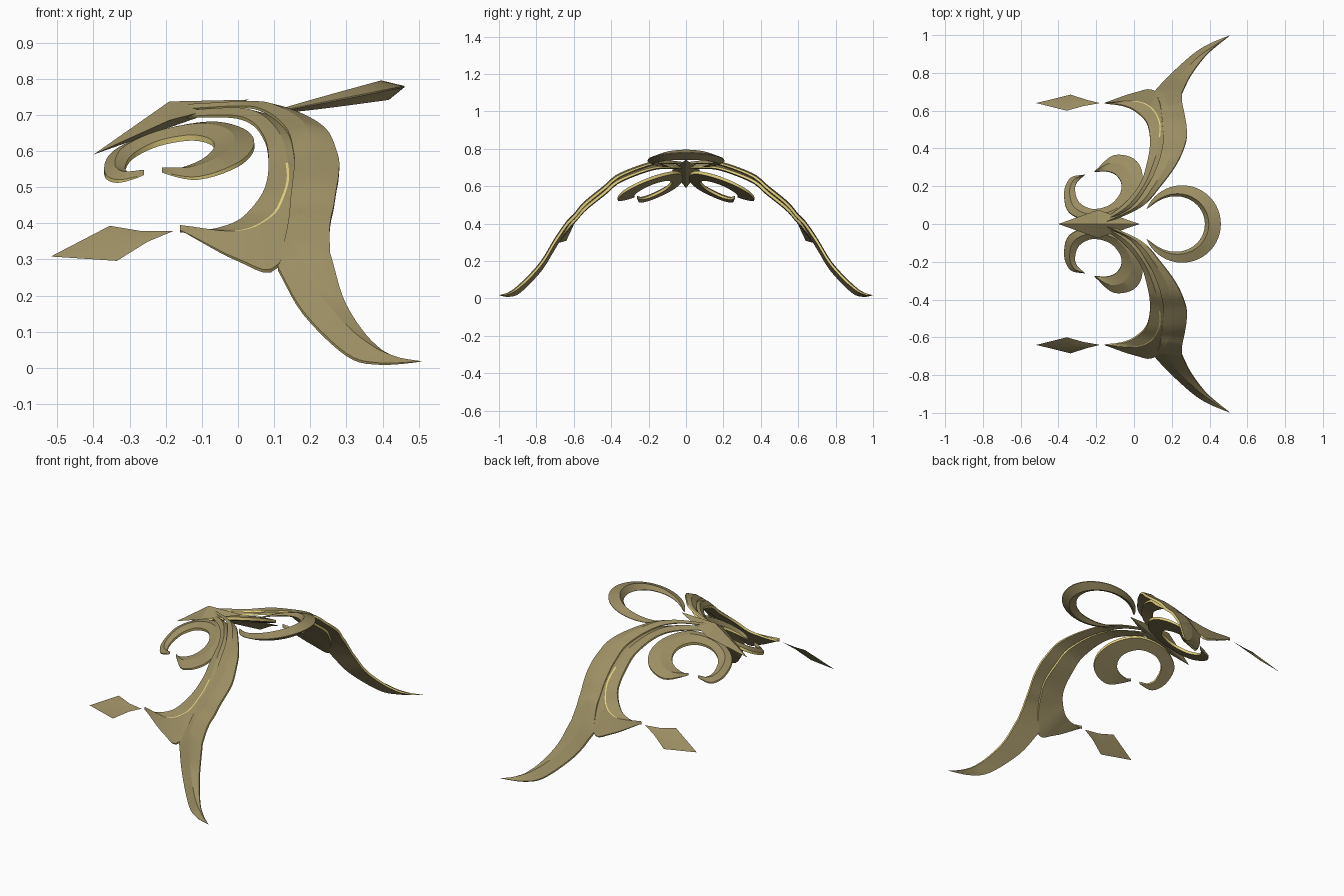
import bpy, bmesh
from math import sin, cos, pi, radians
from mathutils import Vector

cube = bpy.data.objects.get("Cube")
if cube:
    bpy.data.objects.remove(cube)


def material(name, rgb):
    m = bpy.data.materials.new(name)
    m.use_nodes = True
    m.diffuse_color = (*rgb, 1)
    m.node_tree.nodes["Principled BSDF"].inputs["Base Color"].default_value = (*rgb, 1)
    return m


BRONZE = material("dull bronze", (0.33, 0.27, 0.125))
TRIM = material("bright gold trim", (0.78, 0.64, 0.22))


def spline(points, steps):
    """Smooth path through the points."""
    pts = [Vector(p) for p in points]
    pts = [2 * pts[0] - pts[1]] + pts + [2 * pts[-1] - pts[-2]]
    out = []
    for a, b, c, d in zip(pts, pts[1:], pts[2:], pts[3:]):
        for i in range(steps):
            t = i / steps
            out.append(0.5 * (2 * b + (c - a) * t + (2 * a - 5 * b + 4 * c - d) * t * t
                              + (3 * b - a - 3 * c + d) * t ** 3))
    return out + [pts[-2]]


def finish(name, bm, mirror):
    bmesh.ops.remove_doubles(bm, verts=bm.verts, dist=0.0004)
    bmesh.ops.recalc_face_normals(bm, faces=bm.faces)
    me = bpy.data.meshes.new(name)
    bm.to_mesh(me)
    bm.free()
    me.materials.append(BRONZE)
    me.materials.append(TRIM)
    ob = bpy.data.objects.new(name, me)
    bpy.context.collection.objects.link(ob)
    if mirror:
        mod = ob.modifiers.new("Mirror", 'MIRROR')
        mod.use_axis = (False, True, False)
    bpy.ops.object.select_all(action='DESELECT')
    bpy.context.view_layer.objects.active = ob
    ob.select_set(True)
    bpy.ops.object.shade_smooth_by_angle(angle=radians(22))


def ribbon(name, inner, ridge, outer, drop, keel=0, wall=1, ridge_trim_from=9, mirror=True):
    """Ridged blade, thinning to both ends, with narrow side walls."""
    bm = bmesh.new()
    rings = []
    last = len(inner) - 1
    for i, (a, r, b) in enumerate(zip(inner, ridge, outer)):
        s = sin(pi * i / last)
        d = Vector(drop) * max(s, 0) ** 0.5
        side = r + (a - r).normalized() * min(.007, (a - r).length / 2)
        section = [a, side, r, b, b + d, (a + b) / 2 + d - Vector((0, 0, keel * s)), a + d]
        for p in section:
            p.z = max(p.z, .002)
        rings.append([bm.verts.new(p) for p in section])
    for s, t in zip(rings, rings[1:]):
        for k in range(7):
            j = (k + 1) % 7
            f = bm.faces.new((s[k], s[j], t[j], t[k]))
            on_ridge = k == 1 and f.calc_center_median().y > ridge_trim_from
            f.material_index = wall if k in (3, 6) else int(on_ridge)
    for end in (rings[0], rings[-1]):
        bm.faces.new(end)
    finish(name, bm, mirror)


# Arch height, measured outward from the centre
ARCH = spline([(0, .69), (.1, .70), (.2, .69), (.36, .63), (.44, .565), (.545, .48), (.6, .415),
               (.64, .375), (.705, .28), (.78, .157), (.89, .04), (.95, .014), (1, .018)], 6)


def arch(p, lift=0):
    for (a, za), (b, zb) in zip(ARCH, ARCH[1:]):
        if p.y <= b:
            break
    z = za + (zb - za) * (p.y - a) / (b - a)
    return Vector((p.x, p.y, z + lift * min(1, max(0, (1 - p.y) / .1))))


# Side arm: inner edge, ridge and outer edge in plan, above and below the corner
arm_runs = [
    ([(-.18, .004), (-.02, .085), (.075, .21), (.13, .33), (.155, .44), (.153, .51), (.145, .58), (.137, .64), (.11, .705)],
     [(-.165, .004), (.01, .09), (.11, .21), (.18, .33), (.21, .44), (.21, .51), (.20, .58), (.17, .64), (.165, .69)],
     [(-.15, .003), (.04, .095), (.145, .21), (.23, .33), (.275, .44), (.279, .51), (.268, .58), (.254, .65), (.255, .70)]),
    ([(.11, .705), (.18, .78), (.3, .89), (.39, .95), (.51, 1)],
     [(.165, .69), (.235, .78), (.335, .88), (.41, .935), (.51, 1)],
     [(.255, .70), (.3, .79), (.37, .885), (.43, .94), (.51, 1)]),
]
arm = [[], [], []]
for run in arm_runs:
    for row, pts, lift in zip(arm, run, (.025, .038, .03)):
        row.extend(arch(p, lift) for p in spline(pts, 5))
for p in arm[0]:
    # inner edge settles onto the spur below the bend
    p.z -= .025 * min(1, max(0, (p.y - .62) / .08)) * min(1, max(0, (1 - p.y) / .1))
ribbon("side_arm", *arm, drop=(0, -.010, -.011))

# Spur: hooked blade lying under the inner side of the arm
spur_rows = [
    [(-.19, .005), (-.06, .1), (.03, .21), (.07, .33), (.085, .44), (.068, .54), (.01, .6), (-.06, .63), (-.16, .64)],
    [(-.18, .004), (-.04, .09), (.055, .21), (.105, .33), (.135, .44), (.138, .54), (.09, .62), (0, .652), (-.16, .64)],
    [(-.16, .003), (.0, .085), (.11, .21), (.17, .33), (.2, .44), (.2, .56), (.112, .704), (.0, .695), (-.16, .64)],
]
spur = [[arch(p, lift) for p in spline(pts, 5)] for pts, lift in zip(spur_rows, (0, .02, .006))]
ribbon("arm_spur", *spur, drop=(0, -.010, -.011), ridge_trim_from=.47)


# Front scrolls: open rings lying on a tilted plane
def tilted(p, lift=0):
    return Vector((p.x, p.y, .727 + .28 * p.x - .46 * p.y + lift))


scroll_in = spline([(-.26, .26), (-.30, .225), (-.312, .18), (-.29, .115), (-.22, .08), (-.13, .10),
                    (-.075, .16), (-.068, .22), (-.10, .265), (-.15, .28), (-.21, .275)], 5)
scroll_out = spline([(-.26, .262), (-.335, .245), (-.37, .17), (-.345, .065), (-.23, .02), (-.08, .05),
                     (.015, .15), (.045, .26), (0, .345), (-.11, .363), (-.21, .278)], 5)
scroll_mid = [(a + b) / 2 for a, b in zip(scroll_in, scroll_out)]
ribbon("front_scroll", [tilted(p) for p in scroll_in],
       [tilted(p, .014) for p in scroll_mid],
       [tilted(p) for p in scroll_out], drop=(0, -.005, -.016))

# Back crescent: flat ring rising rearwards, ridged above and keeled below
COUNT = 44
crescent = [[], [], []]
for i in range(COUNT + 1):
    a = radians(157) * (2 * i / COUNT - 1)
    s = max(0, sin(pi * i / COUNT))
    width = .002 + .083 * s ** 0.7
    for row, inset, lift in zip(crescent, (width, width * .75, 0), (0, .028 * s, 0)):
        x = .255 + (.205 - inset) * cos(a)
        row.append(Vector((x, (.205 - inset) * sin(a), .70 + .2 * (x - .06) + lift)))
ribbon("back_crescent", *crescent, drop=(0, 0, -.004), keel=.026, wall=0, mirror=False)


# Diamonds: an outline drawn to a top and a bottom point
def diamond(name, outline, top, bottom, mirror):
    bm = bmesh.new()
    ring = [bm.verts.new(c) for c in outline]
    for apex in (top, bottom):
        v = bm.verts.new(apex)
        for k, corner in enumerate(ring):
            bm.faces.new((corner, ring[(k + 1) % len(ring)], v))
    finish(name, bm, mirror)


diamond("centre_diamond",
        [(-.4, 0, .59), (-.19, -.075, .685), (.03, 0, .742), (-.19, .075, .685)],
        (-.19, 0, .737), (-.19, 0, .665), False)
diamond("side_diamond",
        [(-.518, .64, .308), (-.355, .60, .393), (-.27, .624, .379), (-.18, .64, .378),
         (-.25, .657, .349), (-.335, .685, .296)],
        (-.34, .649, .349), (-.34, .639, .340), True)
